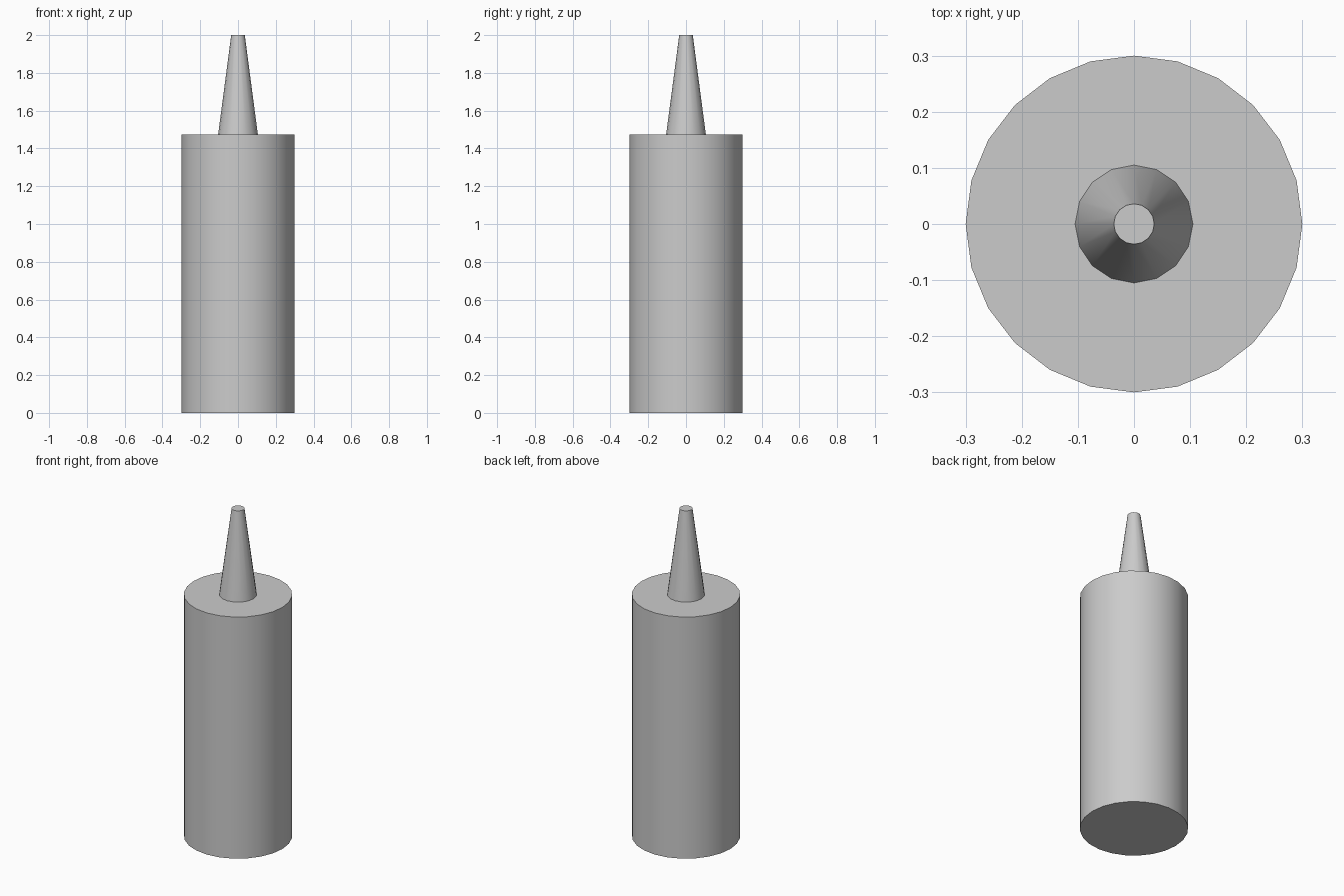
import bpy

cube = bpy.data.objects.get("Cube")
if cube:
    bpy.data.objects.remove(cube, do_unlink=True)

# Single plain plastic colour
grey = bpy.data.materials.new("light_grey")
grey.use_nodes = True
colour = (0.6, 0.6, 0.6, 1)
grey.diffuse_color = colour
grey.node_tree.nodes["Principled BSDF"].inputs["Base Color"].default_value = colour


def tapered_part(name, sides, r_bottom, r_top, z_bottom, z_top):
    """Closed upright cylinder or cone with smooth sides and sharp rims."""
    bpy.ops.mesh.primitive_cone_add(
        vertices=sides, radius1=r_bottom, radius2=r_top, depth=z_top - z_bottom,
        location=(0, 0, (z_bottom + z_top) / 2))
    part = bpy.context.object
    part.name = part.data.name = name
    part.data.materials.append(grey)
    bpy.ops.object.shade_smooth_by_angle(angle=0.6)
    return part


# Tube body and the tapered nozzle standing on its flat top
body_top = 1.475
tapered_part("tube_body", 24, 0.3, 0.3, 0, body_top)
tapered_part("nozzle", 16, 0.105, 0.036, body_top, 2)
